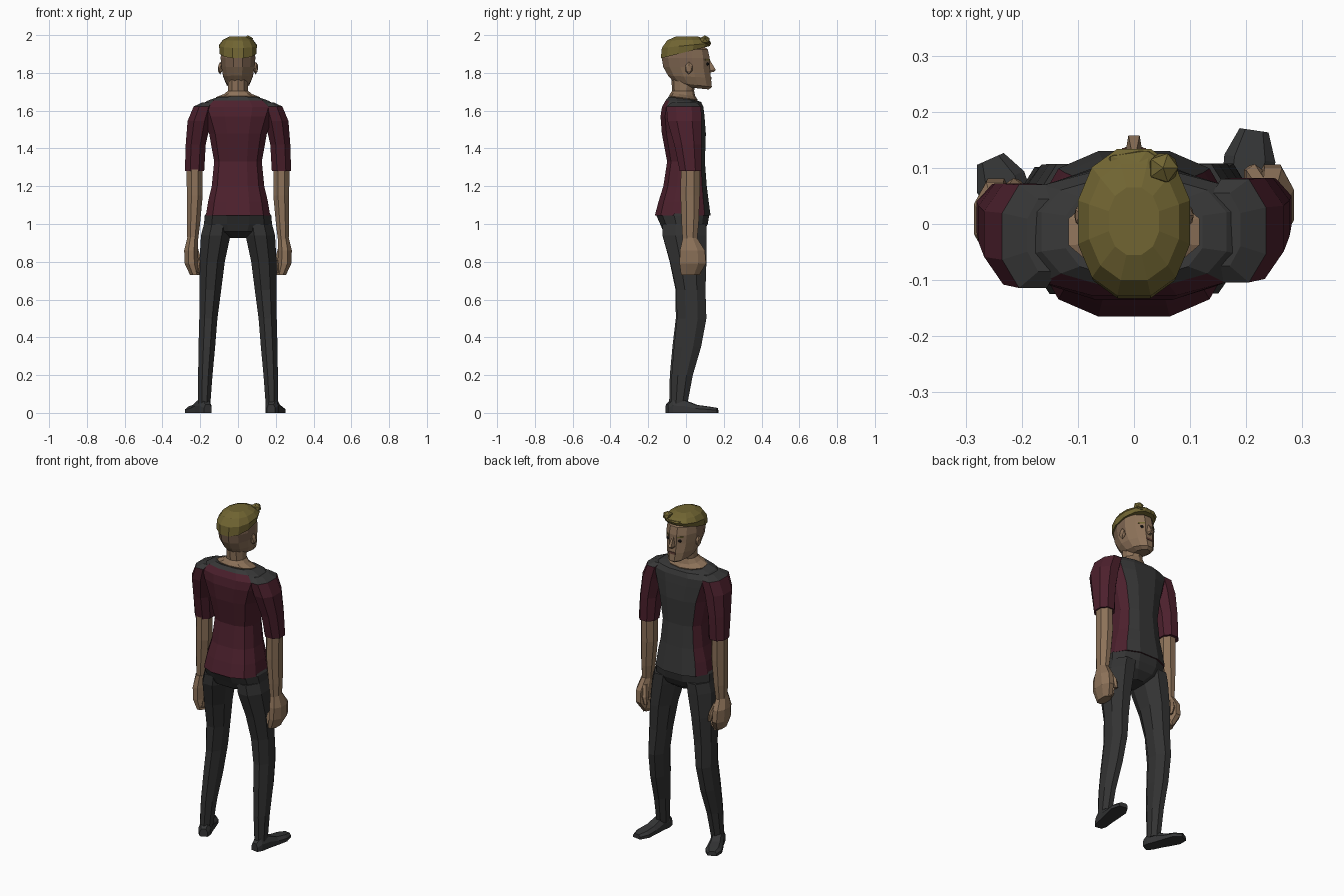
import bpy, bmesh, math
from mathutils import Matrix, Vector

if "Cube" in bpy.data.objects:
    bpy.data.objects.remove(bpy.data.objects["Cube"])


def material(name, rgb):
    m = bpy.data.materials.new(name)
    m.diffuse_color = (*rgb, 1)
    m.use_nodes = True
    m.node_tree.nodes["Principled BSDF"].inputs["Base Color"].default_value = m.diffuse_color
    return m


SKIN = material("skin", (0.265, 0.168, 0.1))
FADE = material("shaved_hair", (0.205, 0.127, 0.08))
HAIR = material("blond_hair", (0.165, 0.13, 0.032))
MAROON = material("maroon_cloth", (0.073, 0.0145, 0.026))
GREY = material("grey_cloth", (0.038, 0.038, 0.038))
TROUSER = material("trouser_cloth", (0.033, 0.033, 0.033))
SHOE = material("shoe_leather", (0.035, 0.036, 0.037))
DARK = material("eye_dark", (0.012, 0.01, 0.01))
LIP = material("lip", (0.13, 0.055, 0.04))


def finish(name, bm, mats, rule=None):
    bmesh.ops.recalc_face_normals(bm, faces=bm.faces)
    bm.normal_update()
    if rule:
        for f in bm.faces:
            f.material_index = rule(f.calc_center_median(), f.normal)
    me = bpy.data.meshes.new(name)
    bm.to_mesh(me)
    bm.free()
    for m in mats:
        me.materials.append(m)
    ob = bpy.data.objects.new(name, me)
    bpy.context.collection.objects.link(ob)
    return ob


def skin_sections(bm, sections):
    loops = [[bm.verts.new(p) for p in s] for s in sections]
    n = len(loops[0])
    for a, b in zip(loops, loops[1:]):
        for i in range(n):
            j = (i + 1) % n
            bm.faces.new((a[i], a[j], b[j], b[i]))
    bm.faces.new(loops[0])
    bm.faces.new(loops[-1])


def loft(name, rings, n, mats, rule=None, power=1.0):
    """Rings are (cx, cy, z, rx, ry[, tilt]); power under 1 squares the ring."""
    bm = bmesh.new()
    k = 1 / math.cos(math.pi / n) ** power
    sections = []
    for cx, cy, z, rx, ry, *t in rings:
        pts = []
        for i in range(n):
            a = 2 * math.pi * (i + 0.5) / n
            c, s = math.cos(a), math.sin(a)
            dy = ry * k * math.copysign(abs(s) ** power, s)
            dx = rx * k * math.copysign(abs(c) ** power, c)
            pts.append((cx + dx, cy + dy, z + (t[0] if t else 0) * dy))
        sections.append(pts)
    skin_sections(bm, sections)
    return finish(name, bm, mats, rule)


def body(rings):
    """Centred rings from (z, back, front, half_width[, tilt])."""
    return [(0, (r[1] + r[2]) / 2, r[0], r[3], (r[2] - r[1]) / 2, *r[4:]) for r in rings]


def limb(rings, s, dy=0.0):
    return [(s * r[0], r[1] + dy, *r[2:]) for r in rings]


def ball(name, loc, scale, mat, sub=1):
    bm = bmesh.new()
    bmesh.ops.create_icosphere(bm, subdivisions=sub, radius=1)
    bm.transform(Matrix.Translation(loc) @ Matrix.Diagonal((*scale, 1)))
    return finish(name, bm, [mat])


def box(name, loc, size, mat, rot=0.0):
    bm = bmesh.new()
    bmesh.ops.create_cube(bm, size=1)
    bm.transform(Matrix.Translation(loc) @ Matrix.Rotation(rot, 4, 'Z')
                 @ Matrix.Diagonal((*size, 1)))
    return finish(name, bm, [mat])


# Shirt: grey front panel and shoulder yoke, maroon back and sides
def shirt_rule(c, nrm):
    if c.z > 1.648 or (c.z > 1.63 and nrm.z > .6):
        return 1
    return 1 if c.y > 0.03 and abs(c.x) < (0.104 if c.z < 1.45 else 0.125) else 0


loft("shirt", body([
    (1.045, -.165, .13, .17), (1.12, -.145, .12, .158), (1.2, -.12, .11, .139),
    (1.33, -.1, .1, .126), (1.48, -.128, .105, .153), (1.57, -.135, .098, .185),
    (1.62, -.127, .092, .205), (1.65, -.108, .08, .165, -.04),
    (1.663, -.092, .064, .122, -.14)]), 12, [MAROON, GREY], shirt_rule, .75)

# Trouser seat
loft("trouser_seat", body([
    (.925, -.06, .05, .06), (.96, -.12, .095, .15), (1.0, -.137, .115, .18),
    (1.045, -.157, .123, .176), (1.08, -.13, .108, .15)]), 12, [TROUSER], None, .85)

# Neck with bare shoulders inside the collar, and head
loft("neck", body([
    (1.64, -.08, .055, .1, -.14), (1.668, -.086, .058, .117, -.14),
    (1.685, -.078, .046, .075, -.14), (1.705, -.07, .04, .053), (1.77, -.075, .05, .053)]),
    10, [SKIN])
loft("head", body([
    (1.72, -.03, .12, .035, -.1), (1.738, -.065, .137, .06, -.13),
    (1.78, -.095, .132, .078, -.05), (1.83, -.12, .125, .088),
    (1.88, -.129, .125, .092), (1.925, -.12, .115, .088),
    (1.95, -.07, .08, .05)]), 12, [SKIN, FADE],
    lambda c, nrm: 1 if c.y < 0.01 and c.z > 1.84 else 0)

# Hair cap rising toward the forehead, with a swept quiff
loft("hair", body([
    (1.91, -.133, .126, .097, .25), (1.945, -.128, .134, .1, .1),
    (1.974, -.1, .108, .08, .02), (1.992, -.055, .065, .045)]), 12, [HAIR], None, .92)
ball("quiff", (.052, .1, 1.972), (.03, .03, .027), HAIR)
ball("fringe", (.005, .105, 1.957), (.065, .03, .02), HAIR)

# Face
bm = bmesh.new()
skin_sections(bm, [
    [(-.009, .11, 1.865), (.009, .11, 1.865), (.004, .128, 1.865), (-.004, .128, 1.865)],
    [(-.018, .11, 1.812), (.018, .11, 1.812), (.010, .158, 1.815), (-.010, .158, 1.815)],
    [(-.014, .11, 1.802), (.014, .11, 1.802), (.006, .145, 1.804), (-.006, .145, 1.804)]])
finish("nose", bm, [SKIN])
box("mouth", (0, .131, 1.772), (.042, .009, .012), LIP)
for s, side in ((-1, "left"), (1, "right")):
    ball(side + "_eye", (s * .038, .114, 1.847), (.013, .008, .009), DARK)
    box(side + "_brow", (s * .041, .112, 1.869), (.036, .007, .007), HAIR, -s * .68)
    ball(side + "_ear", (s * .094, .015, 1.825), (.014, .022, .034), SKIN)

# Limb profiles
SLEEVE = [(.155, -.01, 1.643, .035, .065), (.18, -.012, 1.622, .055, .092),
          (.205, -.008, 1.545, .062, .09), (.224, .01, 1.42, .053, .072),
          (.23, .024, 1.28, .051, .057)]
FOREARM = [(.23, .023, 1.3, .042, .05), (.229, .022, 1.15, .042, .051),
           (.236, .022, 1.0, .035, .045), (.24, .02, .91, .028, .038)]
HAND = [(.24, .02, .93, .028, .036), (.248, .034, .86, .037, .066),
        (.246, .036, .79, .036, .07), (.228, .022, .73, .026, .048)]
FINGERS = [(.232, .026, .73, .022, .046), (.21, .03, .755, .018, .045),
           (.2, .03, .81, .012, .038)]
THUMB = [(.232, .06, .89, .015, .018), (.215, .085, .83, .015, .019),
         (.205, .09, .785, .009, .012)]
LEG = [(.108, -.008, 1.0, .072, .115), (.118, -.008, .94, .078, .116),
       (.137, .012, .8, .067, .096), (.147, .026, .65, .058, .077),
       (.157, .03, .5, .048, .078), (.165, .008, .35, .044, .072),
       (.173, -.02, .2, .038, .056), (.179, -.036, .04, .032, .042)]
# Shoe stations: (distance forward, half width, height)
SHOE_ROWS = [(-.06, .022, .045), (-.03, .034, .07), (.03, .036, .066),
             (.09, .042, .042), (.15, .046, .034), (.2, .026, .026)]

for s, side in ((-1, "left"), (1, "right")):
    back = -.025 if s < 0 else 0.0
    loft(side + "_sleeve", limb(SLEEVE, s, back * .4), 8, [MAROON, GREY],
         lambda c, nrm: 1 if c.z > 1.627 and nrm.z > .55 else 0, .9)
    loft(side + "_forearm", limb(FOREARM, s, back * .7), 8, [SKIN])
    loft(side + "_hand", limb(HAND, s, back), 8, [SKIN])
    loft(side + "_fingers", limb(FINGERS, s, back), 6, [SKIN])
    loft(side + "_thumb", limb(THUMB, s, back), 6, [SKIN])

    # Left leg stands slightly further back
    lag = -.012 if s < 0 else 0.0
    rings = [(r[0], r[1] + lag * (1 - r[2]), *r[2:]) for r in LEG]
    loft(side + "_leg", limb(rings, s), 8, [TROUSER])

    ankle = Vector((s * .184, -.034 + lag, 0))
    toe = Vector((-.256, .116, 0)) if s < 0 else Vector((.214, .167, 0))
    length = (toe - ankle).length
    fwd = (toe - ankle).normalized()
    out = Vector((fwd.y, -fwd.x, 0))
    sections = []
    for u, w, h in SHOE_ROWS:
        p = ankle + fwd * (u * length / .2 if u > 0 else u)
        sections.append([p - out * w, p + out * w,
                         p + out * w + Vector((0, 0, h * .55)),
                         p + out * w * .6 + Vector((0, 0, h)),
                         p - out * w * .6 + Vector((0, 0, h)),
                         p - out * w + Vector((0, 0, h * .55))])
    bm = bmesh.new()
    skin_sections(bm, sections)
    finish(side + "_shoe", bm, [SHOE])
